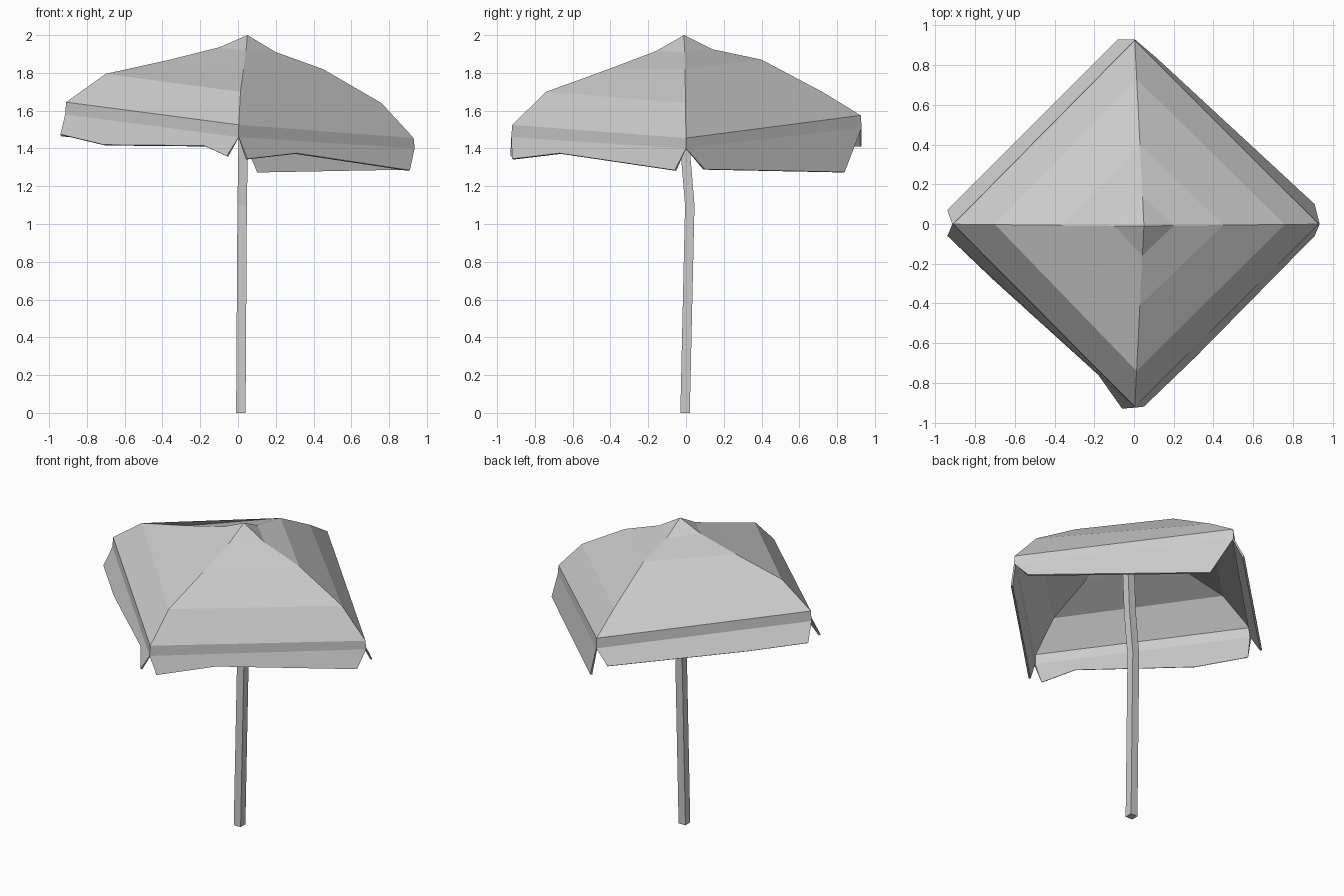
import bpy
import bmesh
from mathutils import Vector

default_cube = bpy.data.objects.get("Cube")
if default_cube:
    bpy.data.objects.remove(default_cube, do_unlink=True)


def make_material(name, color):
    material = bpy.data.materials.new(name)
    material.use_nodes = True
    material.diffuse_color = color
    shader = next(n for n in material.node_tree.nodes if n.type == "BSDF_PRINCIPLED")
    shader.inputs["Base Color"].default_value = color
    shader.inputs["Roughness"].default_value = 0.8
    return material


def finish(bm, name, material):
    bmesh.ops.recalc_face_normals(bm, faces=bm.faces[:])
    mesh = bpy.data.meshes.new(name)
    bm.to_mesh(mesh)
    bm.free()
    mesh.materials.append(material)
    obj = bpy.data.objects.new(name, mesh)
    bpy.context.scene.collection.objects.link(obj)
    return obj


grey = make_material("plain_grey", (0.6, 0.6, 0.6, 1.0))
apex_point = Vector((0.05, -0.01, 2.0))

# Ridge profiles as (distance from centre, height), apex side first;
# the last pair is the foot of the narrow band under the eave
directions = [Vector((0, -1, 0)), Vector((1, 0, 0)), Vector((0, 1, 0)), Vector((-1, 0, 0))]
ridges = [
    [(0.16, 1.915), (0.41, 1.82), (0.74, 1.70), (0.92, 1.525), (0.925, 1.46)],
    [(0.20, 1.91), (0.45, 1.82), (0.76, 1.64), (0.93, 1.455), (0.935, 1.40)],
    [(0.14, 1.925), (0.40, 1.87), (0.73, 1.695), (0.925, 1.575), (0.93, 1.51)],
    [(0.10, 1.935), (0.36, 1.87), (0.70, 1.795), (0.91, 1.645), (0.915, 1.58)],
]

# Lower edge of the hanging flap following each ridge, counter-clockwise
flap_edges = [
    [(0.05, -0.92, 1.345), (0.31, -0.67, 1.375), (0.91, -0.06, 1.285)],
    [(0.91, 0.10, 1.29), (0.11, 0.84, 1.275)],
    [(-0.08, 0.93, 1.415), (-0.68, 0.33, 1.445), (-0.94, 0.07, 1.47)],
    [(-0.94, -0.06, 1.475), (-0.71, -0.28, 1.42), (-0.18, -0.76, 1.415), (-0.06, -0.93, 1.36)],
]

# Canopy: four pitched sides, an eave band and flaps with notched corners
bm = bmesh.new()
apex = bm.verts.new(apex_point)
ridge_verts = []
for direction, profile in zip(directions, ridges):
    row = []
    for distance, height in profile:
        drift = apex_point * max(0, 1 - distance)
        # keep only the sideways part of the off-centre drift
        drift -= direction * drift.dot(direction)
        row.append(bm.verts.new((direction.x * distance + drift.x,
                                 direction.y * distance + drift.y, height)))
    ridge_verts.append(row)

for side in range(4):
    a, b = ridge_verts[side], ridge_verts[(side + 1) % 4]
    bm.faces.new((apex, a[0], b[0]))
    for i in range(len(a) - 1):
        bm.faces.new((a[i], a[i + 1], b[i + 1], b[i]))
    lower = [bm.verts.new(p) for p in flap_edges[side]]
    bm.faces.new([a[-1]] + lower + [b[-1]])

canopy = finish(bm, "canopy", grey)
solid = canopy.modifiers.new("cloth_thickness", "SOLIDIFY")
solid.thickness = 0.012
solid.offset = -1

# Pole: slightly bent square post
bm = bmesh.new()
half = 0.025
rings = []
for x, y, z in [(0.015, -0.005, 0), (0.022, 0.02, 1.1), (0.027, -0.005, 1.4), (0.045, -0.01, 1.93)]:
    rings.append([bm.verts.new((x + half * i, y + half * j, z))
                  for i, j in ((-1, -1), (1, -1), (1, 1), (-1, 1))])
for low, high in zip(rings, rings[1:]):
    for i in range(4):
        k = (i + 1) % 4
        bm.faces.new((low[i], low[k], high[k], high[i]))
bm.faces.new(rings[0][::-1])
bm.faces.new(rings[-1])
finish(bm, "pole", grey)
